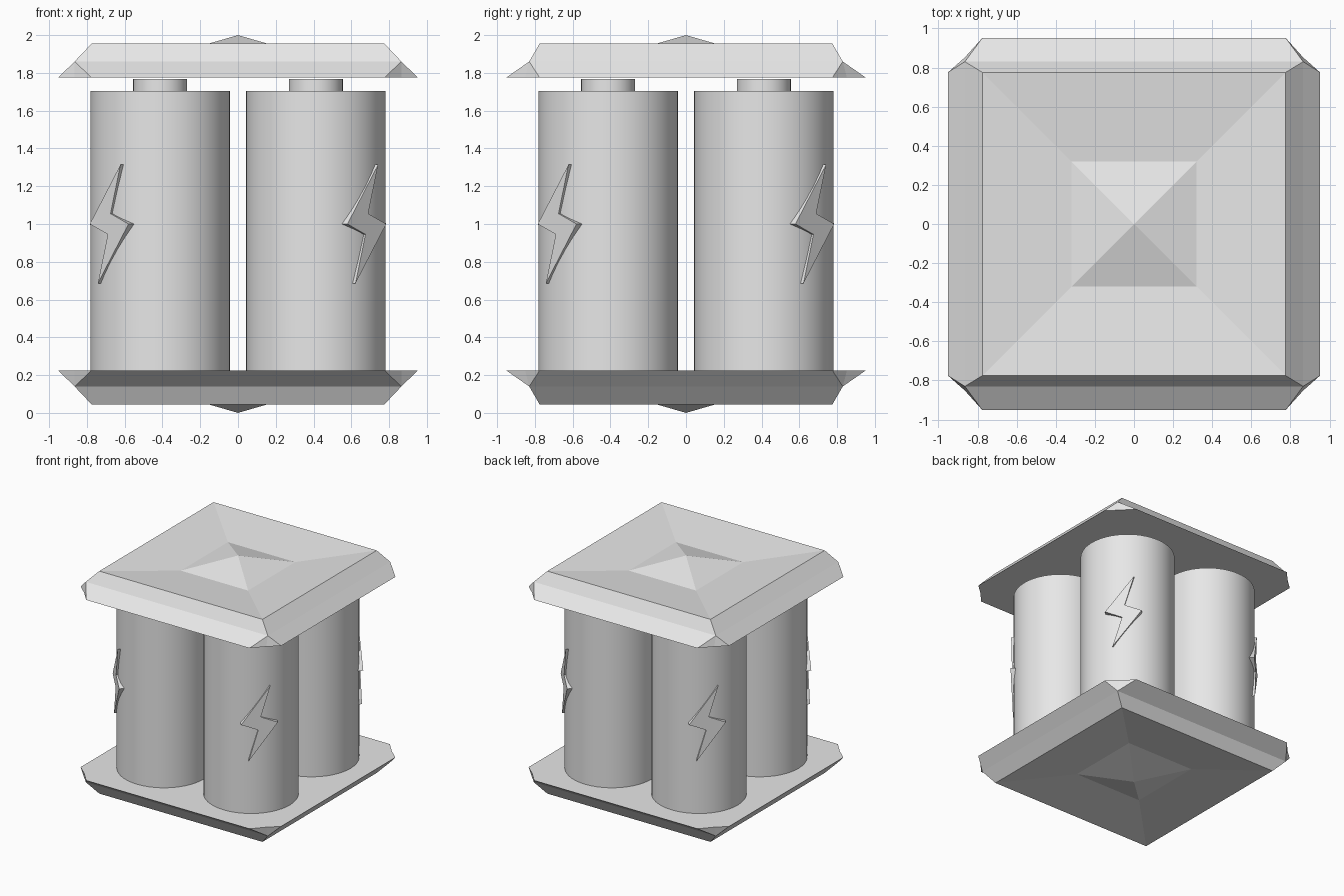
import bpy, bmesh
from math import radians, pi
from mathutils import Matrix

cube = bpy.data.objects.get("Cube")
if cube:
    bpy.data.objects.remove(cube, do_unlink=True)

grey = bpy.data.materials.new("light_grey")
grey.use_nodes = True
grey.diffuse_color = (0.8, 0.8, 0.8, 1)
grey.node_tree.nodes["Principled BSDF"].inputs["Base Color"].default_value = (0.8, 0.8, 0.8, 1)


def make_object(name, bm, smooth=False):
    bmesh.ops.recalc_face_normals(bm, faces=bm.faces)
    mesh = bpy.data.meshes.new(name)
    bm.to_mesh(mesh)
    bm.free()
    mesh.materials.append(grey)
    obj = bpy.data.objects.new(name, mesh)
    bpy.context.collection.objects.link(obj)
    if smooth:
        bpy.ops.object.select_all(action='DESELECT')
        obj.select_set(True)
        bpy.context.view_layer.objects.active = obj
        bpy.ops.object.shade_smooth_by_angle(angle=radians(35))
    return obj


def end_plate(name, z, up):
    """Bevelled plate with clipped corners, a shallow dish and a central point."""
    bm = bmesh.new()
    corner_points = {
        "x_end": (0.952, 0.775, 0), "clip": (0.865, 0.852, 0),
        "y_end": (0.775, 0.952, 0), "ridge": (0.865, 0.83, 0.085),
        "rim": (0.775, 0.775, 0.18), "dish": (0.32, 0.32, 0.132),
    }
    corners = []
    for sx, sy in ((1, 1), (-1, 1), (-1, -1), (1, -1)):
        corners.append({key: bm.verts.new((sx * x, sy * y, z + up * h))
                        for key, (x, y, h) in corner_points.items()})
    apex = bm.verts.new((0, 0, z + up * 0.225))
    flat = []
    for i, a in enumerate(corners):
        b = corners[(i + 1) % 4]
        first, last = ("x_end", "y_end") if i % 2 == 0 else ("y_end", "x_end")
        flat += [a[first], a["clip"], a[last]]
        bm.faces.new((a[first], a["clip"], a["ridge"]))
        bm.faces.new((a["clip"], a[last], a["ridge"]))
        for low, high in ((last, "ridge"), ("ridge", "rim"), ("rim", "dish")):
            bm.faces.new((a[low], b[low], b[high], a[high]))
        bm.faces.new((a["dish"], b["dish"], apex))
    bm.faces.new(flat)
    return make_object(name, bm)


def cylinder(name, x, y, radius, bottom, top):
    bm = bmesh.new()
    bmesh.ops.create_cone(bm, cap_ends=True, segments=48, radius1=radius, radius2=radius,
                          depth=top - bottom,
                          matrix=Matrix.Translation((x, y, (bottom + top) / 2)))
    return make_object(name, bm, smooth=True)


def bolt(name, x, y, angle):
    """Flat lightning plate standing out of the cell's outer side."""
    half = [(0.085, 0.315), (0.01, 0.055), (0.145, 0.0)]
    outline = half + [(-u, -v) for u, v in half]
    bm = bmesh.new()
    back = [bm.verts.new((0.3, u, v)) for u, v in outline]
    front = [bm.verts.new((0.382, u, v)) for u, v in outline]
    bm.faces.new(back)
    bm.faces.new(front)
    for i in range(len(outline)):
        j = (i + 1) % len(outline)
        bm.faces.new((back[i], back[j], front[j], front[i]))
    bm.transform(Matrix.Translation((x, y, 1.0)) @ Matrix.Rotation(angle, 4, 'Z'))
    return make_object(name, bm)


# End plates
end_plate("top_plate", 1.775, 1)
end_plate("bottom_plate", 0.225, -1)

# Four cells, each with a terminal and an outward-facing bolt
offset = 0.412
for i, (side, sx, sy) in enumerate((("back_left", 1, 1), ("back_right", -1, 1),
                                    ("front_right", -1, -1), ("front_left", 1, -1))):
    x, y = sx * offset, sy * offset
    cylinder(side + "_cell", x, y, 0.37, 0.225, 1.705)
    cylinder(side + "_terminal", x, y, 0.143, 1.70, 1.767)
    bolt(side + "_bolt", x, y, pi / 4 + i * pi / 2)
